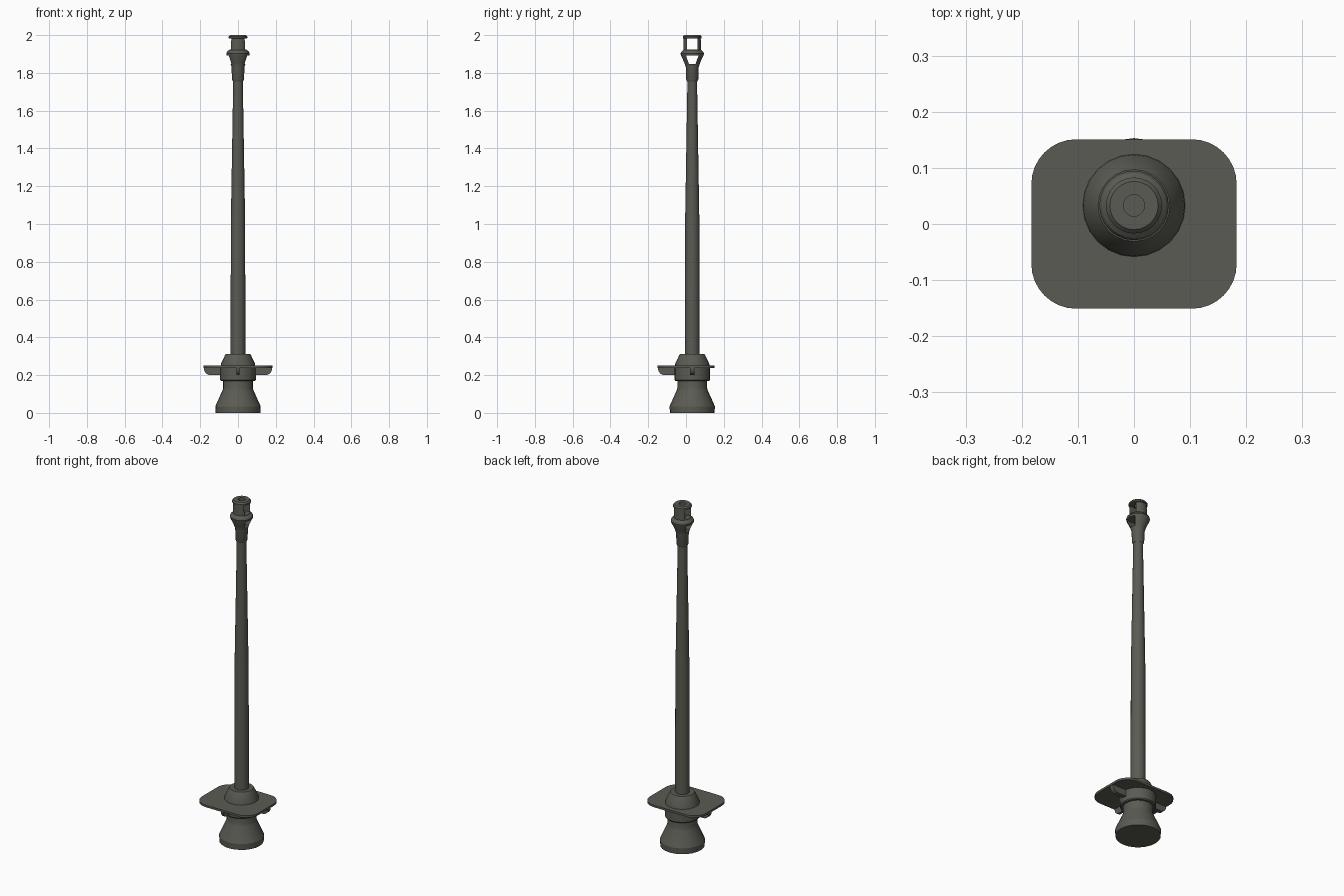
import bpy, bmesh, math
from mathutils import Matrix, Vector

cube = bpy.data.objects.get("Cube")
if cube:
    bpy.data.objects.remove(cube)

AXIS_Y = 0.033
metal = bpy.data.materials.new("dark olive grey metal")
metal.use_nodes = True
colour = (0.105, 0.105, 0.088, 1)
metal.diffuse_color = colour
metal.node_tree.nodes["Principled BSDF"].inputs["Base Color"].default_value = colour


def finish(name, bm, smooth=True):
    bmesh.ops.recalc_face_normals(bm, faces=bm.faces)
    mesh = bpy.data.meshes.new(name)
    bm.to_mesh(mesh)
    bm.free()
    obj = bpy.data.objects.new(name, mesh)
    mesh.materials.append(metal)
    bpy.context.collection.objects.link(obj)
    bpy.ops.object.select_all(action='DESELECT')
    bpy.context.view_layer.objects.active = obj
    obj.select_set(True)
    if smooth:
        bpy.ops.object.shade_smooth_by_angle(angle=math.radians(25))
    return obj


def lathe(name, profile, sides=24):
    """Closed turned part about the barrel axis, from (radius, z) points."""
    bm = bmesh.new()
    rings = []
    for r, z in profile:
        rings.append([bm.verts.new((r * math.cos(a), AXIS_Y + r * math.sin(a), z))
                      for a in (math.tau * i / sides for i in range(sides))])
    for low, high in zip(rings, rings[1:]):
        for i in range(sides):
            j = (i + 1) % sides
            bm.faces.new((low[i], low[j], high[j], high[i]))
    bm.faces.new(rings[0])
    bm.faces.new(rings[-1])
    return finish(name, bm)


def prism(name, outline, depth, smooth=True):
    """Extrude a closed outline of 3D points along a depth vector."""
    bm = bmesh.new()
    face = bm.faces.new([bm.verts.new(p) for p in outline])
    ext = bmesh.ops.extrude_face_region(bm, geom=[face])
    verts = [g for g in ext["geom"] if isinstance(g, bmesh.types.BMVert)]
    bmesh.ops.translate(bm, verts=verts, vec=depth)
    return finish(name, bm, smooth)


def cut(target, cutter):
    mod = target.modifiers.new("cut", 'BOOLEAN')
    mod.operation = 'DIFFERENCE'
    mod.solver = 'EXACT'
    mod.object = cutter
    bpy.context.view_layer.objects.active = target
    bpy.ops.object.modifier_apply(modifier=mod.name)
    bpy.data.objects.remove(cutter)


# Flared foot, neck and collar below the plate
lathe("flared_base", [(0.118, 0), (0.12, 0.035), (0.082, 0.12), (0.079, 0.13), (0.079, 0.18)])
lathe("collar", [(0.09, 0.17), (0.094, 0.175), (0.094, 0.24)])

# Rounded mounting plate
half_x, half_y, corner = 0.183, 0.151, 0.08
outline = []
for k, (sx, sy) in enumerate(((1, 1), (-1, 1), (-1, -1), (1, -1))):
    for i in range(9):
        a = math.pi / 2 * (k + i / 8)
        outline.append((sx * (half_x - corner) + corner * math.cos(a),
                        sy * (half_y - corner) + corner * math.sin(a), 0.238))
prism("mounting_plate", outline, Vector((0, 0, 0.012)))


# Radial ribs under the plate, rounded at the lower outer corner
def rib(name, angle, reach, thick):
    rad, top, bottom = 0.035, 0.24, 0.2
    pts = [(0.06, top), (0.06, bottom)]
    pts += [(reach - rad + rad * math.sin(a), bottom + rad - rad * math.cos(a))
            for a in (math.pi / 2 * i / 6 for i in range(7))]
    pts.append((reach, top))
    turn = Matrix.Rotation(angle, 3, 'Z')
    origin = Vector((0, AXIS_Y, 0))
    prism(name, [origin + turn @ Vector((r, -thick / 2, z)) for r, z in pts],
          turn @ Vector((0, thick, 0)))


rib("left_rib", 0, 0.18, 0.024)
rib("right_rib", math.pi, 0.18, 0.024)
rib("front_rib", -math.pi / 2, 0.181, 0.014)

# Conical seat and tapered tube
lathe("conical_seat", [(0.092, 0.245), (0.09, 0.26), (0.069, 0.305), (0.064, 0.313)])
lathe("tube", [(0.039, 0.3), (0.038, 1.0), (0.026, 1.72), (0.026, 1.78)])

# Vented end piece
head = lathe("vented_head", [
    (0.027, 1.755), (0.032, 1.765), (0.034, 1.83), (0.042, 1.855), (0.06, 1.893),
    (0.062, 1.903), (0.058, 1.912), (0.046, 1.922), (0.045, 1.982),
    (0.05, 1.984), (0.05, 1.992), (0.043, 2.0)])

cut(head, lathe("bore_cutter", [(0.019, 1.84), (0.019, 2.1)]))


# Side windows running straight through the head
def window(low_half, high_half, low, high):
    pts = [(-low_half, low), (low_half, low), (high_half, high), (-high_half, high)]
    cut(head, prism("window_cutter", [(-0.2, AXIS_Y + y, z) for y, z in pts],
                    Vector((0.4, 0, 0)), smooth=False))


window(0.017, 0.034, 1.846, 1.893)
window(0.027, 0.027, 1.924, 1.982)
bpy.context.view_layer.objects.active = head
head.select_set(True)
bpy.ops.object.shade_smooth_by_angle(angle=math.radians(25))
